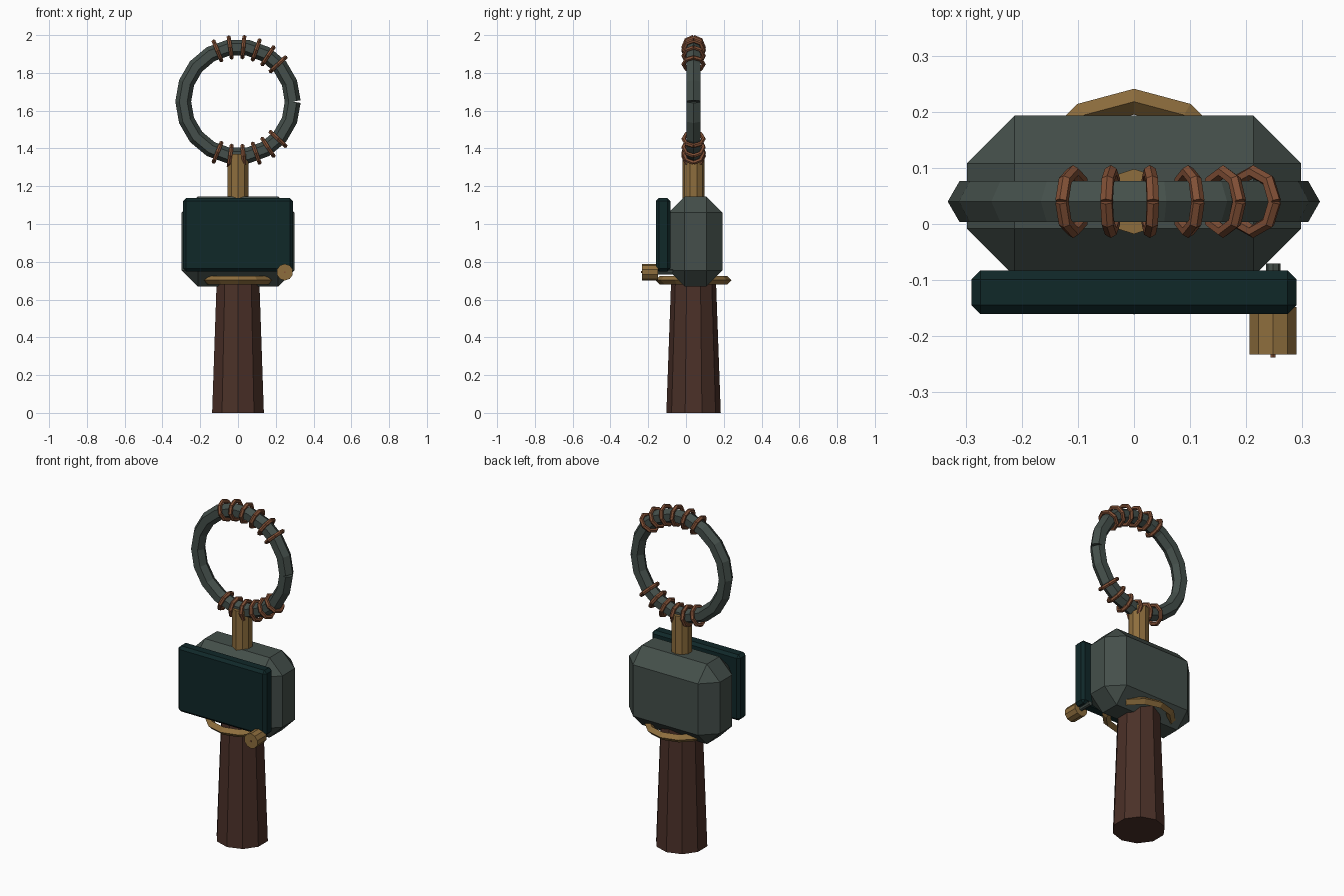
import bpy, bmesh, math
from mathutils import Vector

if "Cube" in bpy.data.objects:
    bpy.data.objects.remove(bpy.data.objects["Cube"])

def mat(name, r, g, b):
    m = bpy.data.materials.new(name)
    m.diffuse_color = (r, g, b, 1)
    m.use_nodes = True
    m.node_tree.nodes["Principled BSDF"].inputs["Base Color"].default_value = m.diffuse_color
    return m

iron = mat("grey green iron", 0.058, 0.078, 0.069)
brass = mat("aged brass", 0.27, 0.155, 0.047)
copper = mat("copper wire", 0.22, 0.08, 0.037)
wood = mat("dark wood", 0.07, 0.030, 0.021)
teal = mat("dark teal panel", 0.005, 0.021, 0.022)
CY = 0.04  # depth of the main axis

def finish(bm, name, material):
    bmesh.ops.recalc_face_normals(bm, faces=bm.faces)
    me = bpy.data.meshes.new(name)
    bm.to_mesh(me)
    bm.free()
    ob = bpy.data.objects.new(name, me)
    me.materials.append(material)
    bpy.context.collection.objects.link(ob)
    return ob

def chamfer_box(name, lo, hi, bevel, material):
    lo, hi = Vector(lo), Vector(hi)
    bm = bmesh.new()
    bmesh.ops.create_cube(bm, size=1)
    for v in bm.verts:
        v.co = Vector(c * s for c, s in zip(v.co, hi - lo)) + (lo + hi) / 2
    bmesh.ops.bevel(bm, geom=bm.edges[:], offset=bevel, segments=1, affect='EDGES')
    return finish(bm, name, material)

def loft(bm, rings, closed=False):
    """Skin a list of point rings, capping the ends when open."""
    vs = [[bm.verts.new(p) for p in r] for r in rings]
    n = len(vs[0])
    for a, b in zip(vs, vs[1:] + vs[:1] if closed else vs[1:]):
        for i in range(n):
            bm.faces.new((a[i], a[(i + 1) % n], b[(i + 1) % n], b[i]))
    if not closed:
        bm.faces.new(vs[0])
        bm.faces.new(vs[-1])

def rod(name, p0, p1, r0, r1, material, sides=10):
    """Tapered prism along z or y, with a corner on the second axis."""
    bm = bmesh.new()
    p0, p1 = Vector(p0), Vector(p1)
    u = Vector((1, 0, 0))
    w = (p1 - p0).normalized().cross(u)
    angs = [math.tau * i / sides for i in range(sides)]
    loft(bm, [[p + r * (math.sin(a) * u + math.cos(a) * w) for a in angs]
              for p, r in ((p0, r0), (p1, r1))])
    return finish(bm, name, material)

def hoop(name, c, u, w, R, r, segs, sides, material, split=True):
    """Ring in the u-w plane; a split ring leaves a small notch at its start."""
    bm = bmesh.new()
    c, u, w = Vector(c), Vector(u), Vector(w)
    n = u.cross(w)
    rings = []
    for i in range(segs + 1 if split else segs):
        a = math.tau * i / segs
        rad = math.cos(a) * u + math.sin(a) * w
        t = a
        if split and i in (0, segs):  # square-cut ends
            t = math.pi / segs * (1 if i == 0 else -1)
        out = math.cos(t) * u + math.sin(t) * w
        rings.append([c + R * rad + r * (math.cos(b) * out + math.sin(b) * n)
                      for b in (math.tau * k / sides for k in range(sides))])
    loft(bm, rings, closed=not split)
    return finish(bm, name, material)

X, Y, Z = (1, 0, 0), (0, 1, 0), (0, 0, 1)

# Handle, collar and body
rod("handle", (0, CY, 0), (0, CY, 0.72), 0.144, 0.118, wood)
hoop("collar", (0, CY, 0.703), X, Y, 0.178, 0.023, 12, 4, brass, split=False)
chamfer_box("body", (-0.298, -0.093, 0.67), (0.298, 0.193, 1.145), 0.085, iron)

# Front panel
chamfer_box("front_panel", (-0.29, -0.16, 0.748), (0.29, -0.083, 1.138), 0.016, teal)

# Knob with shaft and tip
KX, KZ = 0.248, 0.745
rod("knob", (KX, -0.233, KZ), (KX, -0.148, KZ), 0.044, 0.044, brass)
rod("knob_shaft", (KX, -0.15, KZ), (KX, -0.07, KZ), 0.013, 0.013, iron, 8)
rod("knob_tip", (KX, -0.238, KZ), (KX, -0.23, KZ), 0.005, 0.005, copper, 6)

# Stem and large ring
rod("stem", (0, CY, 1.12), (0, CY, 1.37), 0.058, 0.058, brass)
RC = Vector((0, CY, 1.648))
RR = 0.29
hoop("large_ring", RC, X, Z, RR, 0.042, 18, 6, iron)

# Wire loops around the top and bottom of the ring
for side, label in ((1, "top"), (-1, "bottom")):
    for k in range(6):
        a = side * math.radians(43 + 13.8 * k)
        out = Vector((math.cos(a), 0, math.sin(a)))
        hoop(f"{label}_wire_{k + 1}", RC + RR * out, out, Y, 0.053, 0.012, 8, 6, copper)
